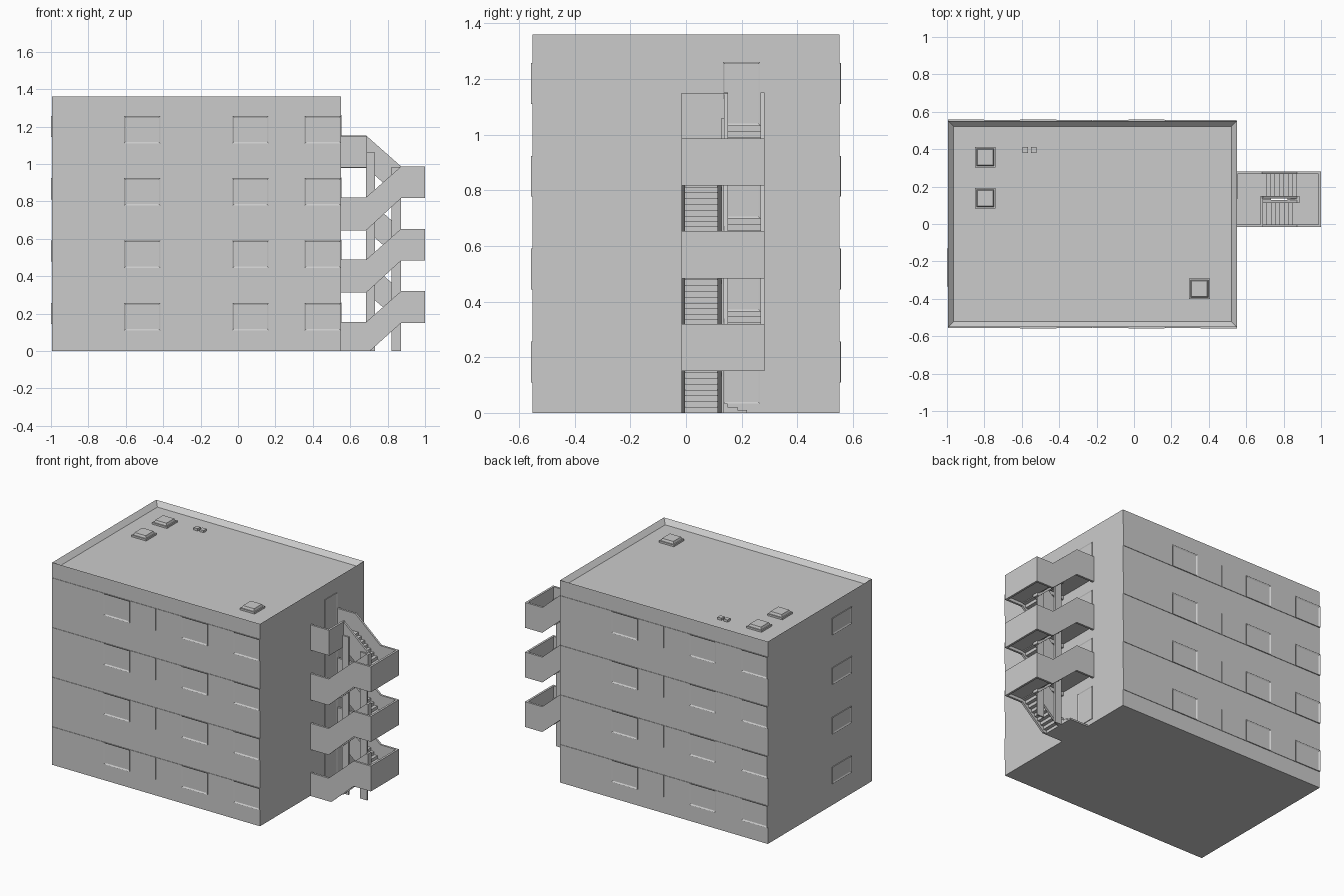
import bpy, bmesh
from mathutils import Vector

if "Cube" in bpy.data.objects:
    bpy.data.objects.remove(bpy.data.objects["Cube"])


def finish(name, bm):
    bmesh.ops.recalc_face_normals(bm, faces=bm.faces)
    me = bpy.data.meshes.new(name)
    bm.to_mesh(me)
    bm.free()
    ob = bpy.data.objects.new(name, me)
    bpy.context.collection.objects.link(ob)
    return ob


def box(name, x, y, z, recess=None):
    """Box from ranges; recess = (direction, border, depth) sinks one face."""
    bm = bmesh.new()
    bmesh.ops.create_cube(bm, size=1)
    for v in bm.verts:
        v.co = Vector(r[0] if c < 0 else r[1] for c, r in zip(v.co, (x, y, z)))
    bm.normal_update()
    if recess:
        d, border, depth = recess
        face = max(bm.faces, key=lambda f: f.normal.dot(Vector(d)))
        bmesh.ops.inset_region(bm, faces=[face], thickness=border, use_even_offset=True)
        bmesh.ops.translate(bm, verts=face.verts, vec=-depth * Vector(d))
    return finish(name, bm)


def profile(name, pts, y0, y1, dz=0):
    """Extrude an x-z outline along y."""
    bm = bmesh.new()
    f = bm.faces.new([bm.verts.new((x, y0, z + dz)) for x, z in pts])
    g = bmesh.ops.extrude_face_region(bm, geom=[f])
    bmesh.ops.translate(bm, vec=(0, y1 - y0, 0),
                        verts=[v for v in g["geom"] if isinstance(v, bmesh.types.BMVert)])
    return finish(name, bm)


XL, XR, W = -0.995, 0.55, 0.552
H = 0.3335          # storey height
FLOOR = 0.033       # ground landing level

# Main block with sunken roof
box("building_body", (XL, XR), (-W, W), (0, 1.36), ((0, 0, 1), 0.03, 0.03))

# Roof hatches and vents
for x, y in ((-0.795, 0.357), (-0.795, 0.137), (0.35, -0.347)):
    box("hatch_base", (x - 0.055, x + 0.055), (y - 0.055, y + 0.055), (1.33, 1.342))
    hatch = box("hatch_lid", (x - 0.047, x + 0.047), (y - 0.047, y + 0.047), (1.342, 1.357))
    for v in hatch.data.vertices:
        if v.co.z > 1.35:
            v.co.x = x + (v.co.x - x) * 0.88
            v.co.y = y + (v.co.y - y) * 0.88
for x in (-0.582, -0.537):
    box("roof_vent", (x - 0.015, x + 0.015), (0.38, 0.411), (1.33, 1.345))

# Window bands: framed windows and thin infill panels, front and back
cells = ((0, 2, 0), (2, 3, 1), (3, 4, 0), (4, 5, 0), (5, 6, 1), (6, 7, 0), (7, 8, 1))
for k in range(4):
    z = (0.11 + k * H, 0.257 + k * H)
    for s in (-1, 1):
        for a, b, framed in cells:
            p, q = ((XL + i / 8 * (XR - XL) if s < 0 else XR - i / 8 * (XR - XL))
                    for i in (a, b))
            lo, hi = min(p, q), max(p, q)
            d = 0.558 if framed else 0.555
            y = tuple(sorted((s * W, s * d)))
            if framed:
                box("window", (lo, hi), y, z, ((0, s, 0), 0.008, 0.0055))
            else:
                box("infill_panel", (lo + 0.001, hi - 0.001), y, z)
    # Side window on the left
    box("side_window", (-1.0, XL), (-0.335, -0.13), (0.144 + k * H, 0.257 + k * H),
        ((-1, 0, 0), 0.009, 0.0045))
    # Door to the outside stair
    box("door", (XR, 0.554), (0.133, 0.266), (FLOOR + k * H, 0.26 + k * H),
        ((1, 0, 0), 0.006, 0.003))

# Outside stair: parapet outlines (x, z)
X1, X2 = 0.685, 0.872
front_wall = [(XR, -0.022), (X1, -0.022), (X2, 0.15), (1, 0.15),
              (1, 0.32), (X2, 0.32), (X1, 0.155), (XR, 0.155)]
ground_wall = [(XR, 0), (0.705, 0)] + front_wall[2:]
back_wall = [(XR, 0.312), (X1, 0.312), (X2, 0.15), (1, 0.15),
             (1, 0.32), (X2, 0.32), (X1, 0.485), (XR, 0.485)]
ramp_up = [(0.705, 0), (X2, 0.15), (X2, 0.32), (X1, 0.155), (X1, 0)]
ramp_up_high = [(X1, -0.022), (X2, 0.15), (X2, 0.32), (X1, 0.155)]
ramp_back = [(X1, 0.312), (X2, 0.15), (X2, 0.32), (X1, 0.485)]
T = 0.014
YA, YB = -0.017, 0.282
N = 8
step = (X2 - X1) / N
rise = H / 2 / N

for k in range(3):
    dz = k * H
    f = FLOOR + dz
    mid, top = f + H / 2, f + H
    profile("front_parapet", front_wall if k else ground_wall, YA, YA + T, dz)
    profile("back_parapet", back_wall, YB - T, YB, dz)
    profile("inner_parapet_front", ramp_up_high if k else ramp_up, 0.113, 0.127, dz)
    profile("inner_parapet_back", ramp_back, 0.137, 0.151, dz)
    box("landing_end_wall", (1 - T, 1), (YA + T, YB - T), (0.15 + dz, 0.32 + dz))
    box("landing_inner_edge", (X2, X2 + T), (0.113, 0.151), (0.15 + dz, 0.32 + dz))
    # Half-way landing and floor landing slabs
    box("half_landing", (X2, 1 - T), (YA + T, YB - T), (mid - 0.03, mid))
    box("floor_landing", (XR, X1), (YA + T, YB - T), (top - 0.03, top))
    # Steps of both flights
    for i in range(N):
        x = X1 + i * step
        z = f + (i + 1) * rise
        box("front_step", (x, x + step), (YA + T, 0.113), (max(0, z - 0.035), z))
        x = X2 - i * step
        z = mid + (i + 1) * rise
        box("back_step", (x - step, x), (0.151, YB - T), (z - 0.035, z))

# Top balcony: front wall and closed end
box("balcony_front", (XR, 0.69), (YA, YA + T), (0.98, 1.15))
box("balcony_end", (0.69 - T, 0.69), (YA + T, 0.151), (0.98, 1.15))

# Posts between the flights
box("inner_post", (X1, 0.733), (0.127, 0.137), (0, 1.06))
box("outer_post", (0.82, X2), (0.127, 0.137), (0, 0.985))

# Ground landing and entry steps
box("ground_landing", (XR, X1), (YA + T, 0.15), (0, FLOOR))
for i in range(2):
    box("entry_step", (XR, X1), (0.15 + i * 0.035, 0.185 + i * 0.035), (0, 0.022 - i * 0.011))
